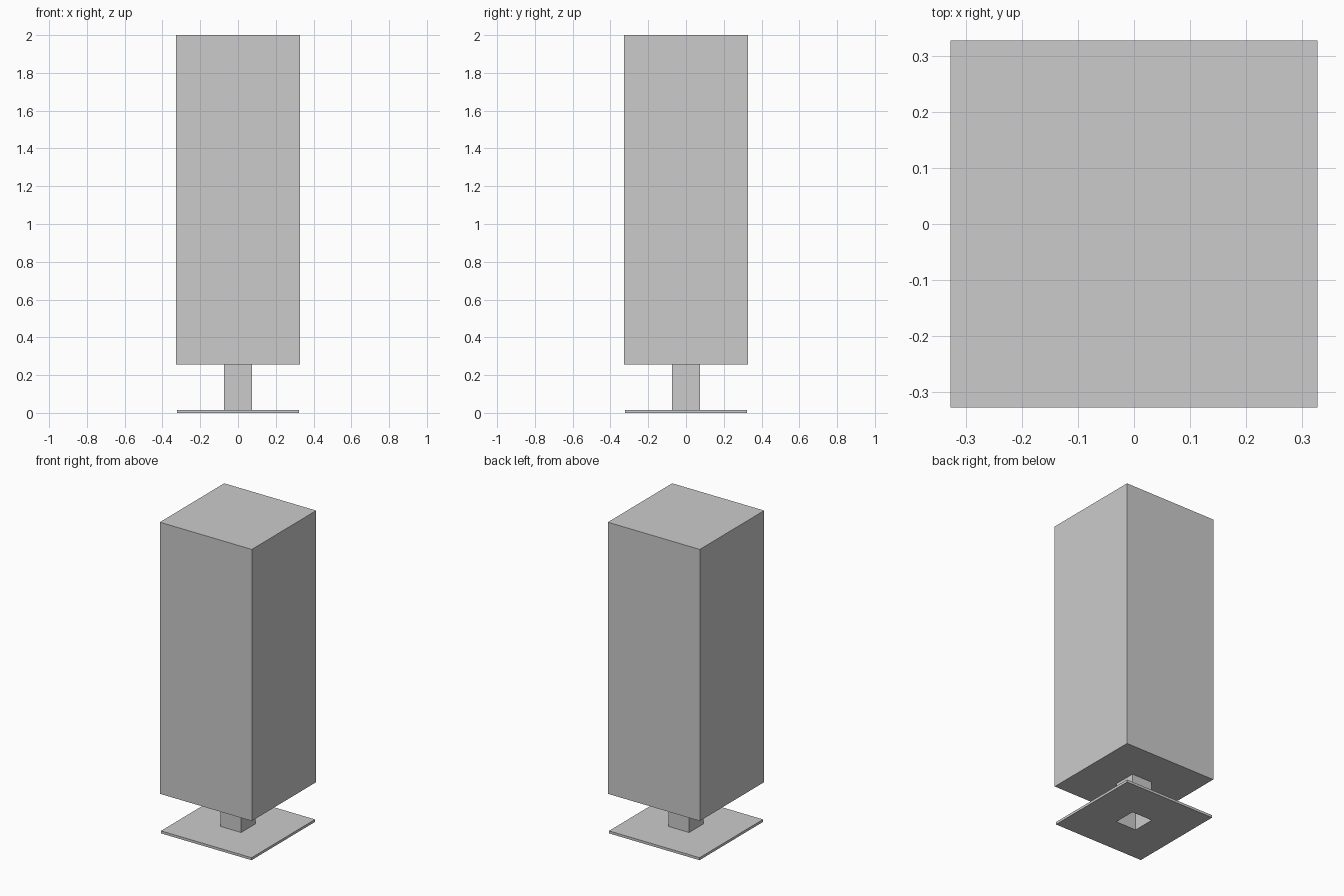
import bpy
import bmesh

if "Cube" in bpy.data.objects:
    bpy.data.objects.remove(bpy.data.objects["Cube"])


def square_loft(name, profile, cap_bottom=False, cap_top=False):
    """Loft square rings given as (half_width, z), listed from bottom to top."""
    bm = bmesh.new()
    corners = [(-1, -1), (1, -1), (1, 1), (-1, 1)]
    rings = [[bm.verts.new((x * h, y * h, z)) for x, y in corners] for h, z in profile]
    for a, b in zip(rings, rings[1:]):
        for j in range(4):
            k = (j + 1) % 4
            bm.faces.new((a[j], a[k], b[k], b[j]))
    if cap_bottom:
        bm.faces.new(rings[0][::-1])
    if cap_top:
        bm.faces.new(rings[-1])
    mesh = bpy.data.meshes.new(name)
    bm.to_mesh(mesh)
    bm.free()
    obj = bpy.data.objects.new(name, mesh)
    bpy.context.collection.objects.link(obj)
    return obj


BODY, BASE, STEM = 0.327, 0.322, 0.073
PLATE_TOP, BODY_BOTTOM, TOP = 0.016, 0.255, 2.0

# Thin base plate with a square opening under the stem
square_loft("base_plate", [(STEM, 0), (BASE, 0), (BASE, PLATE_TOP), (STEM, PLATE_TOP)])

# Hollow square stem, open at the bottom
square_loft("stem", [(STEM, 0), (STEM, BODY_BOTTOM)])

# Tall box body
square_loft("body", [(BODY, BODY_BOTTOM), (BODY, TOP)], cap_bottom=True, cap_top=True)
